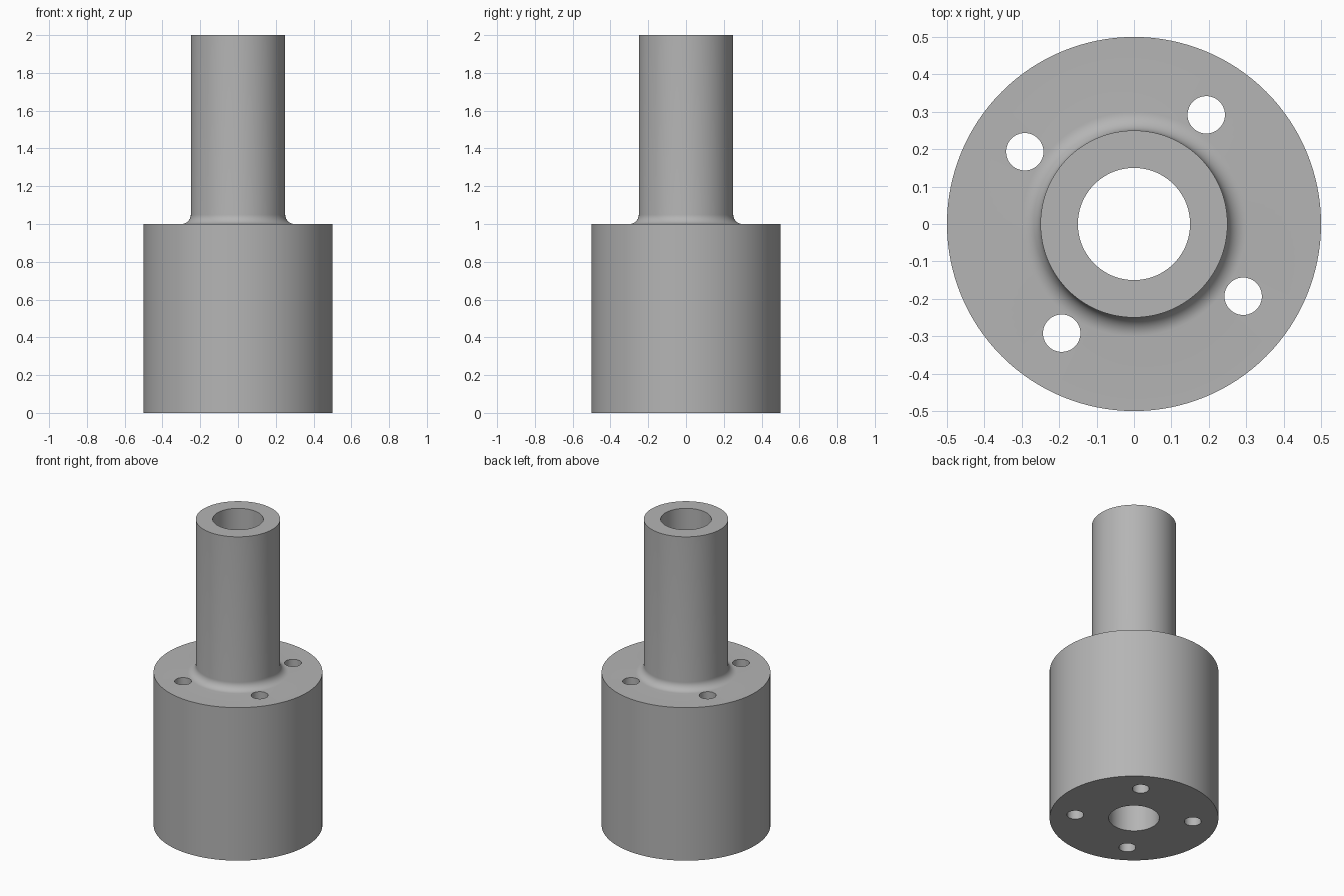
import bpy, bmesh, math
from mathutils import Matrix, Vector

cube = bpy.data.objects.get("Cube")
if cube:
    bpy.data.objects.remove(cube, do_unlink=True)

BASE_R, TUBE_R, BORE_R = 0.5, 0.25, 0.15
SHOULDER_Z, TOP_Z, FILLET = 1.0, 2.0, 0.05
HOLE_R, HOLE_CIRCLE, HOLE_ANGLE = 0.05, 0.35, 56.5
SEGMENTS = 128

# Plain grey metal
grey = bpy.data.materials.new("grey_metal")
grey.use_nodes = True
color = (0.46, 0.46, 0.46, 1)
grey.diffuse_color = color
grey.node_tree.nodes["Principled BSDF"].inputs["Base Color"].default_value = color


def add_object(name, bm):
    mesh = bpy.data.meshes.new(name)
    bmesh.ops.recalc_face_normals(bm, faces=bm.faces[:])
    bm.to_mesh(mesh)
    bm.free()
    mesh.materials.append(grey)
    obj = bpy.data.objects.new(name, mesh)
    bpy.context.collection.objects.link(obj)
    return obj


# Stepped sleeve: closed half section with a rounded inner shoulder
profile = [(BORE_R, 0), (BASE_R, 0), (BASE_R, SHOULDER_Z)]
for i in range(11):
    a = math.radians(270 - 9 * i)
    profile.append((TUBE_R + FILLET + FILLET * math.cos(a),
                    SHOULDER_Z + FILLET + FILLET * math.sin(a)))
profile += [(TUBE_R, TOP_Z), (BORE_R, TOP_Z)]

bm = bmesh.new()
verts = [bm.verts.new((r, 0, z)) for r, z in profile]
edges = [bm.edges.new((v, verts[(i + 1) % len(verts)])) for i, v in enumerate(verts)]
bmesh.ops.spin(bm, geom=verts + edges, axis=(0, 0, 1), cent=(0, 0, 0),
               angle=math.tau, steps=SEGMENTS, use_merge=True)
bmesh.ops.remove_doubles(bm, verts=bm.verts[:], dist=1e-5)
sleeve = add_object("stepped_sleeve", bm)

# Four bolt holes through the wide base
bm = bmesh.new()
for i in range(4):
    a = math.radians(HOLE_ANGLE + 90 * i)
    centre = Vector((math.cos(a), math.sin(a), 0)) * HOLE_CIRCLE
    centre.z = SHOULDER_Z / 2
    bmesh.ops.create_cone(bm, cap_ends=True, segments=48, radius1=HOLE_R, radius2=HOLE_R,
                          depth=SHOULDER_Z + 0.2, matrix=Matrix.Translation(centre))
cutter = add_object("bolt_hole_cutter", bm)
cutter.hide_render = True

cut = sleeve.modifiers.new("bolt_holes", "BOOLEAN")
cut.operation, cut.solver, cut.object = "DIFFERENCE", "EXACT", cutter

bpy.ops.object.select_all(action="DESELECT")
sleeve.select_set(True)
bpy.context.view_layer.objects.active = sleeve
bpy.ops.object.modifier_apply(modifier=cut.name)
bpy.data.objects.remove(cutter, do_unlink=True)
bpy.ops.object.shade_smooth_by_angle(angle=math.radians(30))
